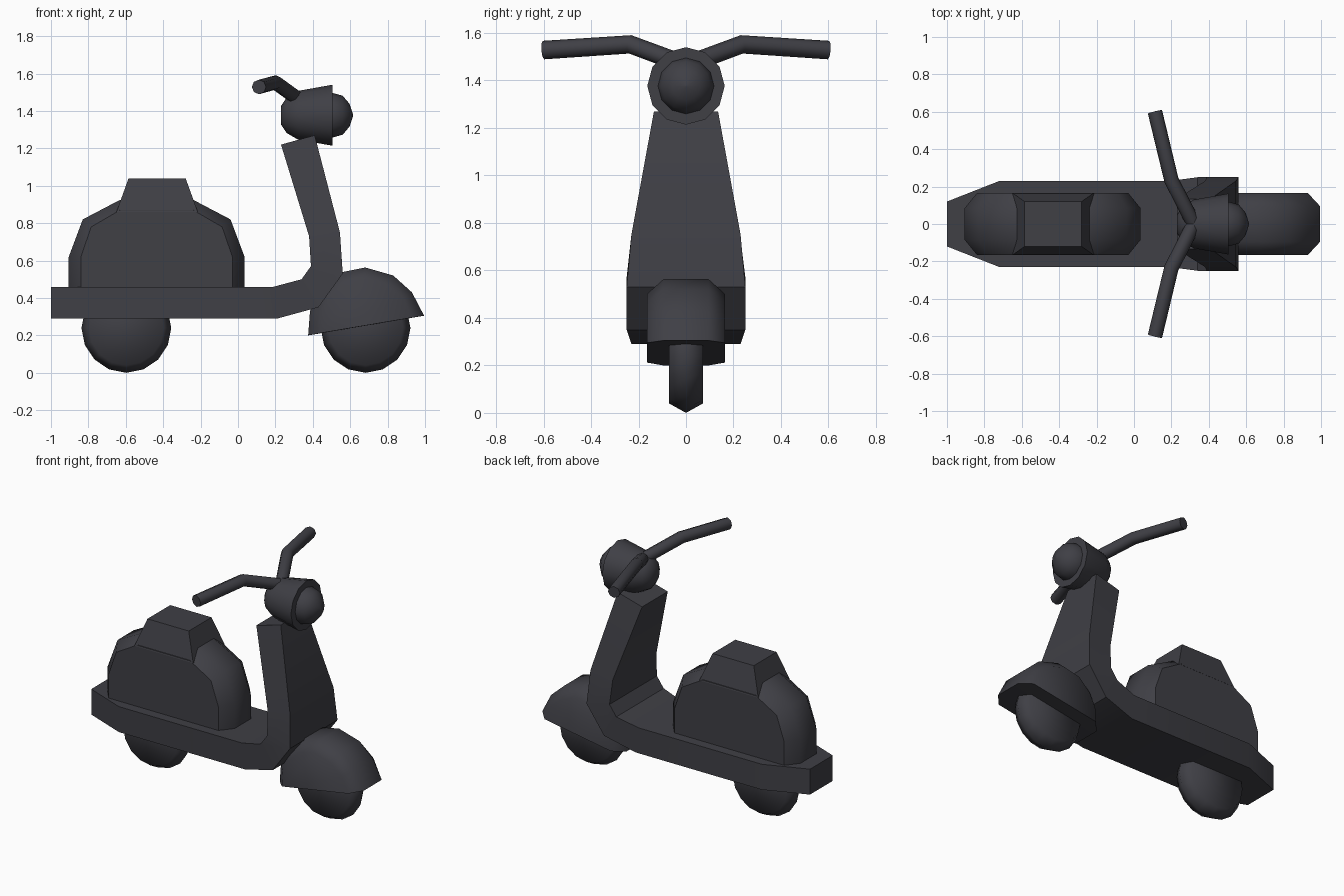
import bpy, bmesh, math
from mathutils import Vector

if "Cube" in bpy.data.objects:
    bpy.data.objects.remove(bpy.data.objects["Cube"])

paint = bpy.data.materials.new("dark_paint")
paint.diffuse_color = (0.05, 0.05, 0.06, 1)
paint.use_nodes = True
paint.node_tree.nodes["Principled BSDF"].inputs["Base Color"].default_value = paint.diffuse_color


def finish(name, bm, angle):
    bmesh.ops.recalc_face_normals(bm, faces=bm.faces)
    me = bpy.data.meshes.new(name)
    bm.to_mesh(me)
    bm.free()
    me.materials.append(paint)
    if angle:
        me.shade_smooth()
        me.set_sharp_from_angle(angle=math.radians(angle))
    ob = bpy.data.objects.new(name, me)
    bpy.context.collection.objects.link(ob)
    return ob


def loft(name, sections, angle=0):
    """Skin a row of closed cross-sections and cap both ends."""
    bm = bmesh.new()
    rings = [[bm.verts.new(p) for p in s] for s in sections]
    n = len(rings[0])
    for a, b in zip(rings, rings[1:]):
        for i in range(n):
            j = (i + 1) % n
            bm.faces.new((a[i], a[j], b[j], b[i]))
    bm.faces.new(rings[0])
    bm.faces.new(rings[-1])
    return finish(name, bm, angle)


def pillow(name, inner, outer, y_in, y_out, angle):
    """Side-view outline whose rim is bevelled towards both flat sides."""
    rows = [(inner, -y_out), (outer, -y_in), (outer, y_in), (inner, y_out)]
    return loft(name, [[(x, y, z) for x, z in p] for p, y in rows], angle)


def revolve(name, profile, n, axis, centre, angle):
    """Turn (distance along axis, radius) points around the x or y axis."""
    c = Vector(centre)
    rings = []
    for d, r in profile:
        ring = []
        for k in range(n):
            a = 2 * math.pi * k / n
            u, w = r * math.sin(a), -r * math.cos(a)
            ring.append(c + Vector((d, u, w) if axis == 'x' else (u, d, w)))
        rings.append(ring)
    return loft(name, rings, angle)


# Footboard rising into the leg shield: lower point, upper point, half width
stations = [
    (-1.0, .29, -1.0, .46, .12), (-.72, .29, -.72, .46, .23),
    (.21, .29, .19, .46, .23), (.43, .35, .34, .50, .25),
    (.56, .53, .39, .57, .25), (.545, .75, .38, .73, .23),
    (.41, 1.27, .23, 1.22, .135)]
loft("footboard_and_shield",
     [[(x0, -w, z0), (x0, w, z0), (x1, w, z1), (x1, -w, z1)]
      for x0, z0, x1, z1, w in stations], 25)

# Rear body, mirrored about its own middle
mid = -.435


def both_ends(half):
    return half + [(2 * mid - x, z) for x, z in reversed(half)]


pillow("rear_body",
       both_ends([(-.84, .45), (-.84, .62), (-.785, .78), (-.63, .87)]),
       both_ends([(-.905, .45), (-.905, .62), (-.83, .82), (-.63, .925)]),
       .085, .165, 45)

# Seat block
loft("seat", [[(x0, -y, z), (x1, -y, z), (x1, y, z), (x0, y, z)]
              for x0, x1, y, z in [(-.65, -.215, .166, .86),
                                   (-.585, -.28, .12, 1.04)]])

# Front mudguard
pillow("front_mudguard",
       [(.93, .295), (.885, .395), (.80, .465), (.68, .50),
        (.57, .475), (.49, .40), (.445, .31), (.44, .212)],
       [(.995, .305), (.93, .43), (.83, .52), (.68, .563),
        (.54, .535), (.44, .45), (.385, .33), (.375, .20)],
       .095, .165, 60)

# Wheels with a ridged tread
for name, x in (("rear_wheel", -.597), ("front_wheel", .682)):
    revolve(name, [(-.072, .2), (0, .24), (.072, .2)], 16, 'y', (x, 0, .24), 70)

# Headlight housing and lens
revolve("headlight_housing",
        [(.23, .05), (.26, .095), (.32, .13), (.505, .163)],
        12, 'x', (0, 0, 1.377), 40)
revolve("headlight_lens",
        [(.49, .118), (.51, .118), (.56, .104), (.597, .06), (.615, .004)],
        12, 'x', (0, 0, 1.377), 50)

# Handlebars: eight-sided tubes swept along a bent path, mirrored
path = [Vector(p) for p in ((.32, 0, 1.465), (.2, .235, 1.552), (.112, .6, 1.528))]
for name, side in (("left_handlebar", 1), ("right_handlebar", -1)):
    dirs = [(path[1] - path[0]).normalized(), (path[2] - path[1]).normalized()]
    tangents = [dirs[0], (dirs[0] + dirs[1]).normalized(), dirs[1]]
    rings = []
    for p, t in zip(path, tangents):
        u = t.cross(Vector((0, 0, 1))).normalized()
        v = u.cross(t)
        ring = [p + .039 * (u * math.cos(k * math.pi / 4) + v * math.sin(k * math.pi / 4))
                for k in range(8)]
        rings.append([(q.x, q.y * side, q.z) for q in ring])
    loft(name, rings, 50)
